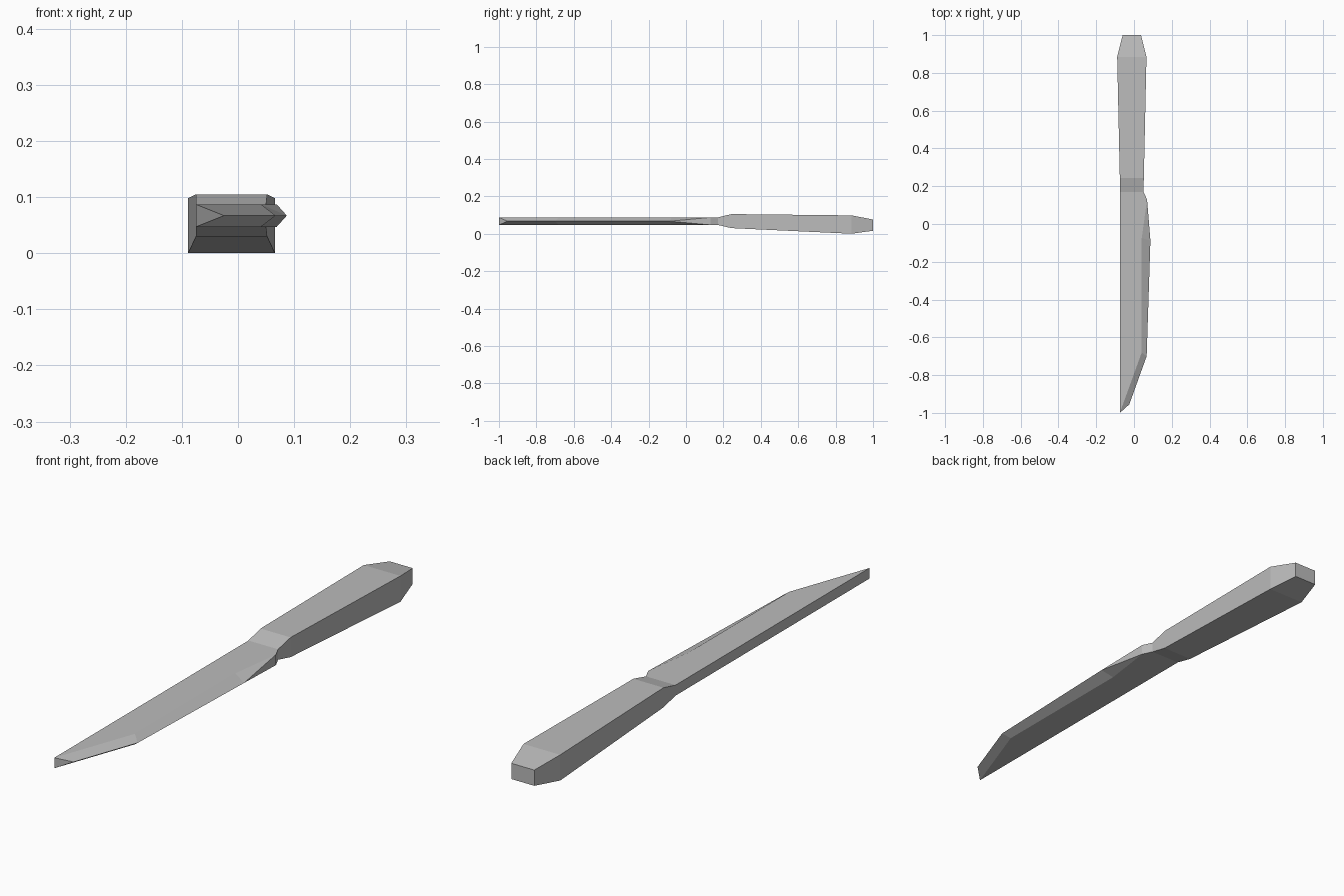
import bpy
import bmesh

cube = bpy.data.objects.get("Cube")
if cube:
    bpy.data.objects.remove(cube, do_unlink=True)

steel = bpy.data.materials.new("plain grey")
steel.use_nodes = True
GREY = (0.5, 0.5, 0.5, 1)
steel.diffuse_color = GREY
steel.node_tree.nodes["Principled BSDF"].inputs["Base Color"].default_value = GREY


def finish(name, bm):
    bmesh.ops.remove_doubles(bm, verts=bm.verts, dist=0.0001)
    bmesh.ops.recalc_face_normals(bm, faces=bm.faces)
    mesh = bpy.data.meshes.new(name)
    bm.to_mesh(mesh)
    bm.free()
    mesh.materials.append(steel)
    obj = bpy.data.objects.new(name, mesh)
    bpy.context.collection.objects.link(obj)


SPINE, NECK_X, NECK_Y = -0.075, 0.05, 0.17
LOW, MID, HIGH = 0.047, 0.067, 0.087

# Handle: rectangular sections (y, x min, x max, z min, z max) joined in a loft
sections = [
    (NECK_Y, SPINE, NECK_X, LOW, HIGH),
    (0.243, SPINE, 0.052, 0.03, 0.105),
    (0.885, -0.089, 0.066, 0.0, 0.098),
    (1.0, -0.06, 0.037, 0.016, 0.076),
]
bm = bmesh.new()
rings = [
    [bm.verts.new(p) for p in ((x0, y, z0), (x1, y, z0), (x1, y, z1), (x0, y, z1))]
    for y, x0, x1, z0, z1 in sections
]
for a, b in zip(rings, rings[1:]):
    for i in range(4):
        j = (i + 1) % 4
        bm.faces.new((a[i], a[j], b[j], b[i]))
bm.faces.new(rings[-1])
finish("handle", bm)

# Blade: flat sides, with bevels that meet on the cutting edge
flat = [(SPINE, NECK_Y), (NECK_X, NECK_Y), (0.069, 0.13),
        (0.041, -0.075), (0.041, -0.68), (SPINE, -1.0)]
edge = [(0.087, -0.088), (0.067, -0.7), (-0.025, -0.955)]
bm = bmesh.new()
keen = [bm.verts.new((x, y, MID)) for x, y in edge]
sides = []
for z in (LOW, HIGH):
    s = [bm.verts.new((x, y, z)) for x, y in flat]
    sides.append(s)
    bm.faces.new(s)
    bm.faces.new((s[2], s[3], keen[0]))
    bm.faces.new((s[3], s[4], keen[1], keen[0]))
    bm.faces.new((s[4], s[5], keen[2], keen[1]))
low, high = sides

# Blade spine, neck side, heel and tip close the two sides
bm.faces.new((low[0], high[0], high[5], low[5]))
bm.faces.new((low[1], high[1], high[2], low[2]))
bm.faces.new((low[2], high[2], keen[0]))
bm.faces.new((low[5], high[5], keen[2]))
finish("blade", bm)
